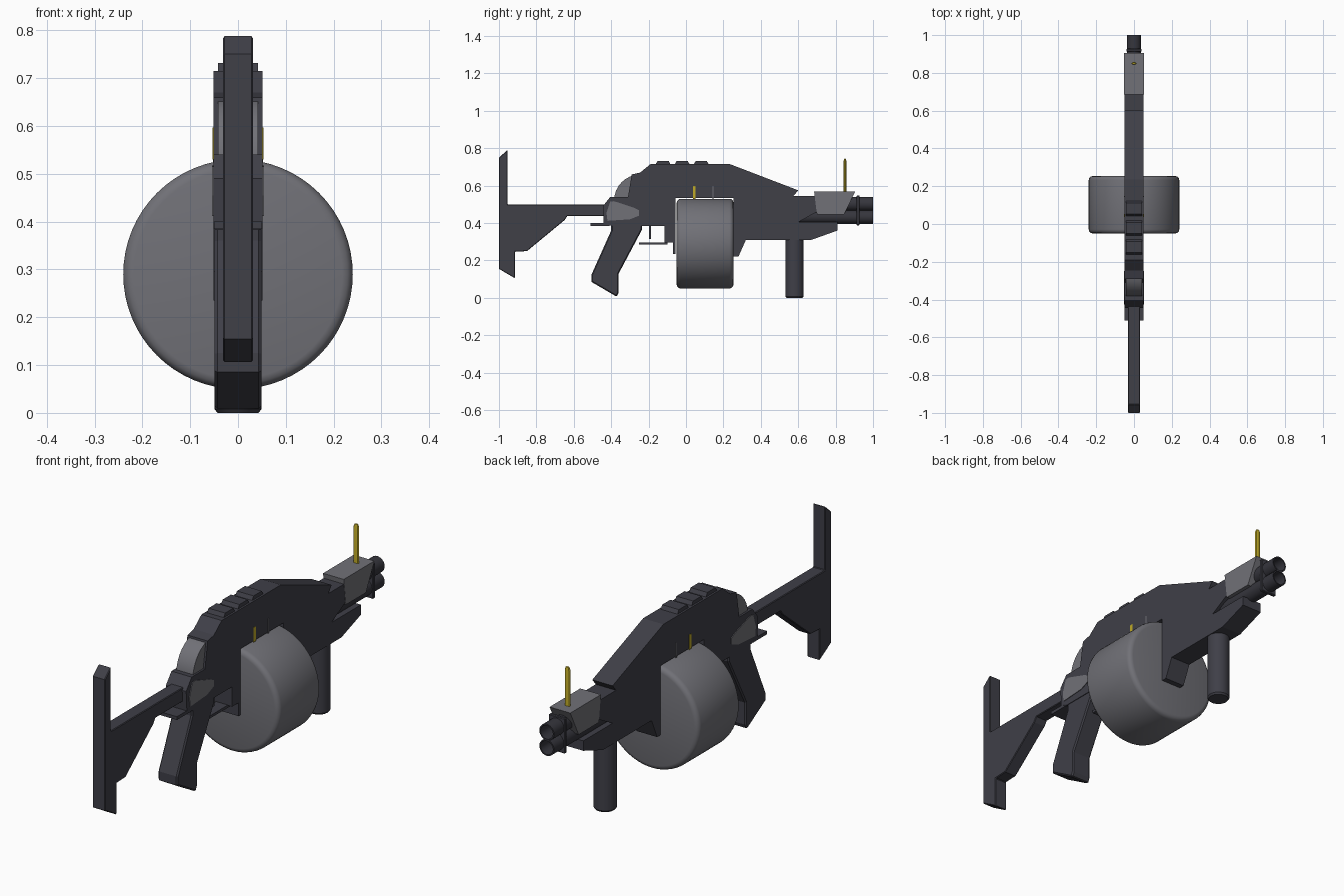
import bpy, bmesh, math
from mathutils import Vector, Matrix

if "Cube" in bpy.data.objects:
    bpy.data.objects.remove(bpy.data.objects["Cube"])


def material(name, rgb):
    m = bpy.data.materials.new(name)
    m.diffuse_color = (*rgb, 1)
    m.use_nodes = True
    m.node_tree.nodes["Principled BSDF"].inputs["Base Color"].default_value = m.diffuse_color
    return m


DARK = material("dark_gunmetal", (0.050, 0.050, 0.064))
BLACK = material("barrel_black", (0.036, 0.036, 0.046))
GREY = material("mid_grey", (0.165, 0.165, 0.185))
YELLOW = material("sight_yellow", (0.52, 0.40, 0.02))


def finish(name, bm, mat, smooth=False):
    bmesh.ops.recalc_face_normals(bm, faces=bm.faces)
    me = bpy.data.meshes.new(name)
    bm.to_mesh(me)
    bm.free()
    me.materials.append(mat)
    ob = bpy.data.objects.new(name, me)
    bpy.context.collection.objects.link(ob)
    if smooth:
        me.shade_smooth()
        me.set_sharp_from_angle(angle=math.radians(35))
    return ob


def slab(name, pts, half, mat, bevel=0.0, x=0.0):
    """Side profile of (y, z) points extruded across x."""
    bm = bmesh.new()
    f = bm.faces.new([bm.verts.new((x - half, y, z)) for y, z in pts])
    r = bmesh.ops.extrude_face_region(bm, geom=[f])
    bmesh.ops.translate(bm, vec=(2 * half, 0, 0),
                        verts=[v for v in r["geom"] if isinstance(v, bmesh.types.BMVert)])
    ob = finish(name, bm, mat)
    if bevel:
        m = ob.modifiers.new("edge_bevel", "BEVEL")
        m.width, m.segments = bevel, 1
        m.limit_method, m.angle_limit = "ANGLE", math.radians(60)
    return ob


def box(name, y0, y1, z0, z1, half, mat, x=0.0):
    return slab(name, [(y0, z0), (y1, z0), (y1, z1), (y0, z1)], half, mat, x=x)


def lathe(name, prof, origin, axis, mat, sides=32):
    """(radius, distance) profile spun around an axis through origin."""
    bm = bmesh.new()
    vs = [bm.verts.new((r, 0, t)) for r, t in prof]
    es = [bm.edges.new(p) for p in zip(vs, vs[1:])]
    bmesh.ops.spin(bm, geom=vs + es, cent=(0, 0, 0), axis=(0, 0, 1),
                   angle=math.tau, steps=sides)
    bmesh.ops.remove_doubles(bm, verts=bm.verts, dist=1e-5)
    rot = Vector((0, 0, 1)).rotation_difference(Vector(axis)).to_matrix().to_4x4()
    bm.transform(Matrix.Translation(origin) @ rot)
    return finish(name, bm, mat, True)


# receiver with an open slot for the drum and a notch under the barrels
slab("receiver", [
    (-0.44, 0.40), (-0.445, 0.49), (-0.405, 0.54), (-0.31, 0.54), (-0.29, 0.66),
    (-0.245, 0.67), (-0.19, 0.715), (0.235, 0.715), (0.60, 0.575), (0.575, 0.545),
    (0.69, 0.545), (0.70, 0.46), (0.60, 0.405), (0.81, 0.405), (0.81, 0.36),
    (0.67, 0.31), (0.32, 0.31), (0.28, 0.22), (0.255, 0.22), (0.255, 0.535),
    (-0.055, 0.535), (-0.055, 0.235), (-0.07, 0.235), (-0.07, 0.295),
    (-0.115, 0.295), (-0.115, 0.385), (-0.40, 0.385)], 0.051, DARK)

# shoulder stock with butt plate
slab("stock", [
    (-1, 0.75), (-0.955, 0.79), (-0.955, 0.50), (-0.43, 0.50), (-0.43, 0.437),
    (-0.635, 0.437), (-0.65, 0.415), (-0.85, 0.25), (-0.915, 0.247),
    (-0.915, 0.105), (-1, 0.155)], 0.031, DARK, 0.003)

# pistol grip, trigger and guard
slab("pistol_grip", [
    (-0.40, 0.39), (-0.40, 0.36), (-0.505, 0.125), (-0.505, 0.085),
    (-0.37, 0.006), (-0.36, 0.03), (-0.36, 0.13), (-0.235, 0.365), (-0.235, 0.39)],
    0.049, DARK, 0.006)
box("trigger", -0.198, -0.187, 0.315, 0.39, 0.012, DARK)
box("trigger_guard", -0.25, -0.10, 0.285, 0.297, 0.03, DARK)
box("rear_plate", -0.51, -0.41, 0.385, 0.40, 0.050, DARK)

# grey hammer housing and side panels
lathe("hammer_wheel", [(0, -0.042), (0.137, -0.042), (0.137, 0.042), (0, 0.042)],
      (0, -0.247, 0.522), (1, 0, 0), GREY)
slab("side_panel", [
    (-0.425, 0.455), (-0.405, 0.515), (-0.385, 0.517), (-0.28, 0.483), (-0.25, 0.468),
    (-0.25, 0.44), (-0.30, 0.42), (-0.42, 0.412)], 0.054, GREY)

# top rail blocks
for i in range(3):
    y = -0.165 + i * 0.102
    slab(f"rail_block_{i + 1}", [(y, 0.71), (y + 0.013, 0.732), (y + 0.072, 0.732),
                                 (y + 0.085, 0.71)], 0.042, DARK)

# drum magazine with rounded rims
R, B, Y0, Y1 = 0.24, 0.022, -0.05, 0.254
arc = [math.radians(a) for a in (0, 30, 60, 90)]
drum = [(0, Y0)] + [(R - B + B * math.sin(a), Y0 + B - B * math.cos(a)) for a in arc]
drum += [(R - B + B * math.cos(a), Y1 - B + B * math.sin(a)) for a in arc] + [(0, Y1)]
lathe("drum_magazine", drum, (0, 0, 0.29), (0, 1, 0), GREY, 64)

# slim marker strips above the drum
for s, side in ((1, "right"), (-1, "left")):
    box(f"yellow_marker_{side}", 0.037, 0.052, 0.53, 0.597, 0.002, YELLOW, s * 0.051)
    box(f"grey_marker_{side}", 0.142, 0.148, 0.53, 0.597, 0.002, GREY, s * 0.051)

# stacked hollow barrels and collar
for name, z in (("upper_barrel", 0.503), ("lower_barrel", 0.433)):
    lathe(name, [(0, 0.55), (0.037, 0.55), (0.037, 1.0), (0.031, 1.0),
                 (0.031, 0.90), (0, 0.90)], (0, 0, z), (0, 1, 0), BLACK, 24)
slab("barrel_collar", [(0.912, 0.388), (0.928, 0.388), (0.928, 0.548), (0.912, 0.548)],
     0.041, DARK, 0.003)

# front sight block and post
slab("sight_block", [(0.685, 0.568), (0.905, 0.568), (0.845, 0.447), (0.70, 0.447)],
     0.052, GREY)
post = lathe("sight_post", [(0, 0.55), (0.014, 0.55), (0.014, 0.73), (0.009, 0.743),
                            (0, 0.746)], (0, 0.85, 0), (0, 0, 1), YELLOW, 8)
post.scale = (1, 0.55, 1)
post.location.y = 0.85 * 0.45 - 0.85 * 0.45
post.data.transform(Matrix.Translation((0, 0.85 / 0.55 - 0.85, 0)))

# forward grip
lathe("forward_grip", [(0, 0), (0.043, 0), (0.049, 0.008), (0.049, 0.32), (0, 0.32)],
      (0, 0.58, 0), (0, 0, 1), DARK, 32)
